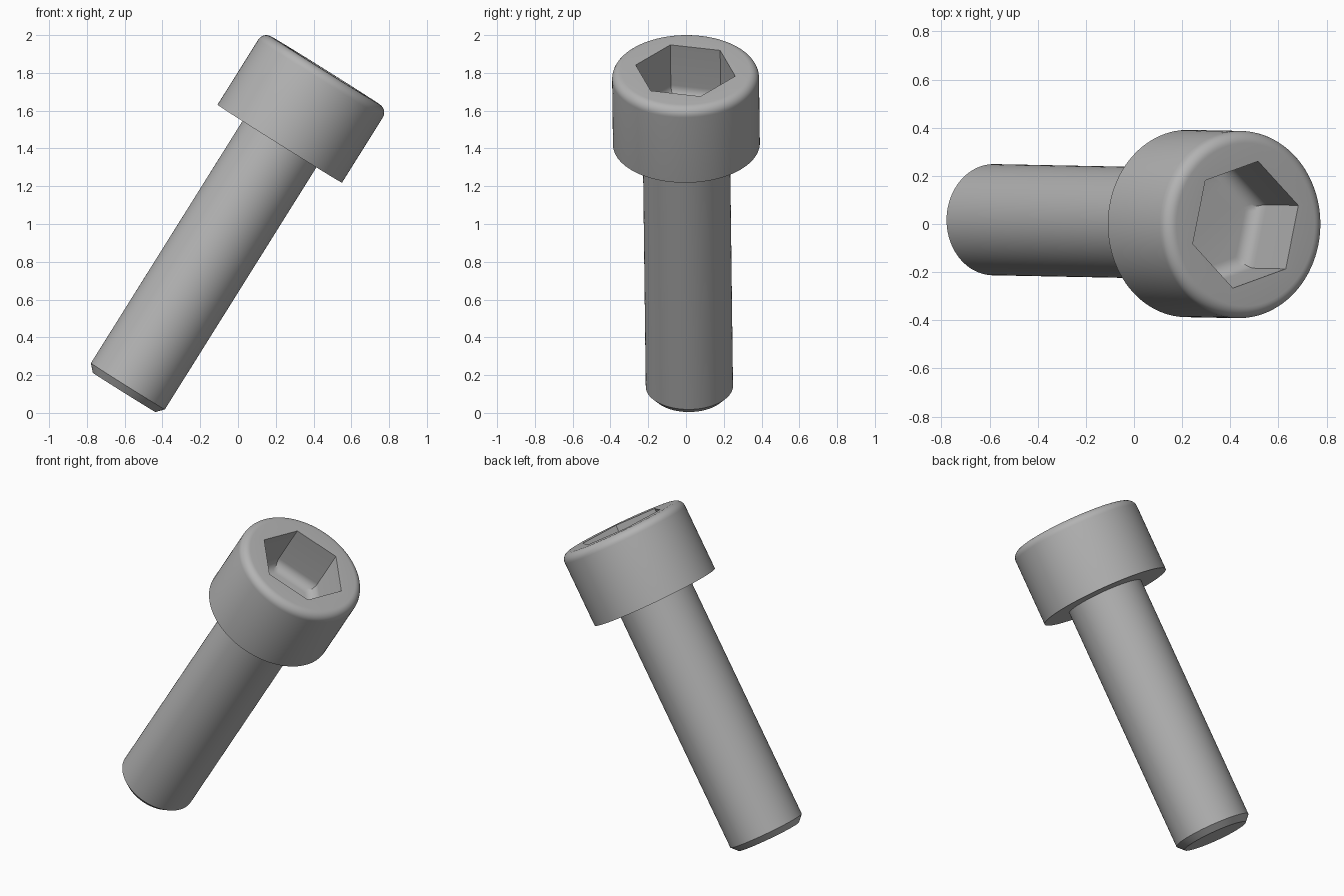
import bpy, bmesh
from math import sin, cos, pi, radians
from mathutils import Matrix

cube = bpy.data.objects.get("Cube")
if cube:
    bpy.data.objects.remove(cube, do_unlink=True)

SEGMENTS = 96
HEX_PHASE = radians(17.2)

steel = bpy.data.materials.new("grey_steel")
steel.use_nodes = True
GREY = (0.45, 0.45, 0.45, 1)
steel.diffuse_color = GREY
steel.node_tree.nodes["Principled BSDF"].inputs["Base Color"].default_value = GREY

# Leaning pose; the local origin is the centre of the head's underside
POSE = (Matrix.Translation((0.221, 0.002, 1.425))
        @ Matrix.Rotation(radians(32.05), 4, 'Y')
        @ Matrix.Rotation(radians(0.6), 4, 'X'))


def circle(r, z):
    return [(r * cos(2 * pi * i / SEGMENTS + HEX_PHASE),
             r * sin(2 * pi * i / SEGMENTS + HEX_PHASE), z) for i in range(SEGMENTS)]


def hexagon(apothem, z):
    ring = []
    for i in range(SEGMENTS):
        t = 2 * pi * i / SEGMENTS
        r = apothem / cos(t % (pi / 3) - pi / 6)
        ring.append((r * cos(t + HEX_PHASE), r * sin(t + HEX_PHASE), z))
    return ring


def loft(name, rings, cap_first=False, cap_last=False):
    bm = bmesh.new()
    loops = [[bm.verts.new(p) for p in ring] for ring in rings]
    for a, b in zip(loops, loops[1:]):
        for i in range(SEGMENTS):
            j = (i + 1) % SEGMENTS
            bm.faces.new((a[i], a[j], b[j], b[i]))
    if cap_first:
        bm.faces.new(loops[0][::-1])
    if cap_last:
        bm.faces.new(loops[-1])
    mesh = bpy.data.meshes.new(name)
    bm.to_mesh(mesh)
    bm.free()
    mesh.materials.append(steel)
    obj = bpy.data.objects.new(name, mesh)
    obj.matrix_world = POSE
    bpy.context.collection.objects.link(obj)
    bpy.ops.object.select_all(action='DESELECT')
    obj.select_set(True)
    bpy.context.view_layer.objects.active = obj
    bpy.ops.object.shade_smooth_by_angle(angle=radians(28))
    return obj


# Shaft with a chamfered tip
SHAFT_R = 0.231
loft("shaft", [circle(0.196, -1.553), circle(SHAFT_R, -1.515), circle(SHAFT_R, 0)],
     cap_first=True)

# Head: underside, wall, rounded rim, then the hexagonal socket
HEAD_R, HEAD_H, RIM = 0.389, 0.457, 0.05
APOTHEM, WALL_DEPTH, FILLET = 0.234, 0.25, 0.06
rings = [circle(SHAFT_R, 0), circle(HEAD_R, 0)]
for k in range(9):
    t = k / 8 * pi / 2
    rings.append(circle(HEAD_R - RIM + RIM * cos(t), HEAD_H - RIM + RIM * sin(t)))
rings.append(hexagon(APOTHEM, HEAD_H))
for k in range(9):
    t = k / 8 * pi / 2
    rings.append(hexagon(APOTHEM - FILLET * (1 - cos(t)),
                         HEAD_H - WALL_DEPTH - FILLET * sin(t)))
loft("socket_head", rings, cap_last=True)
